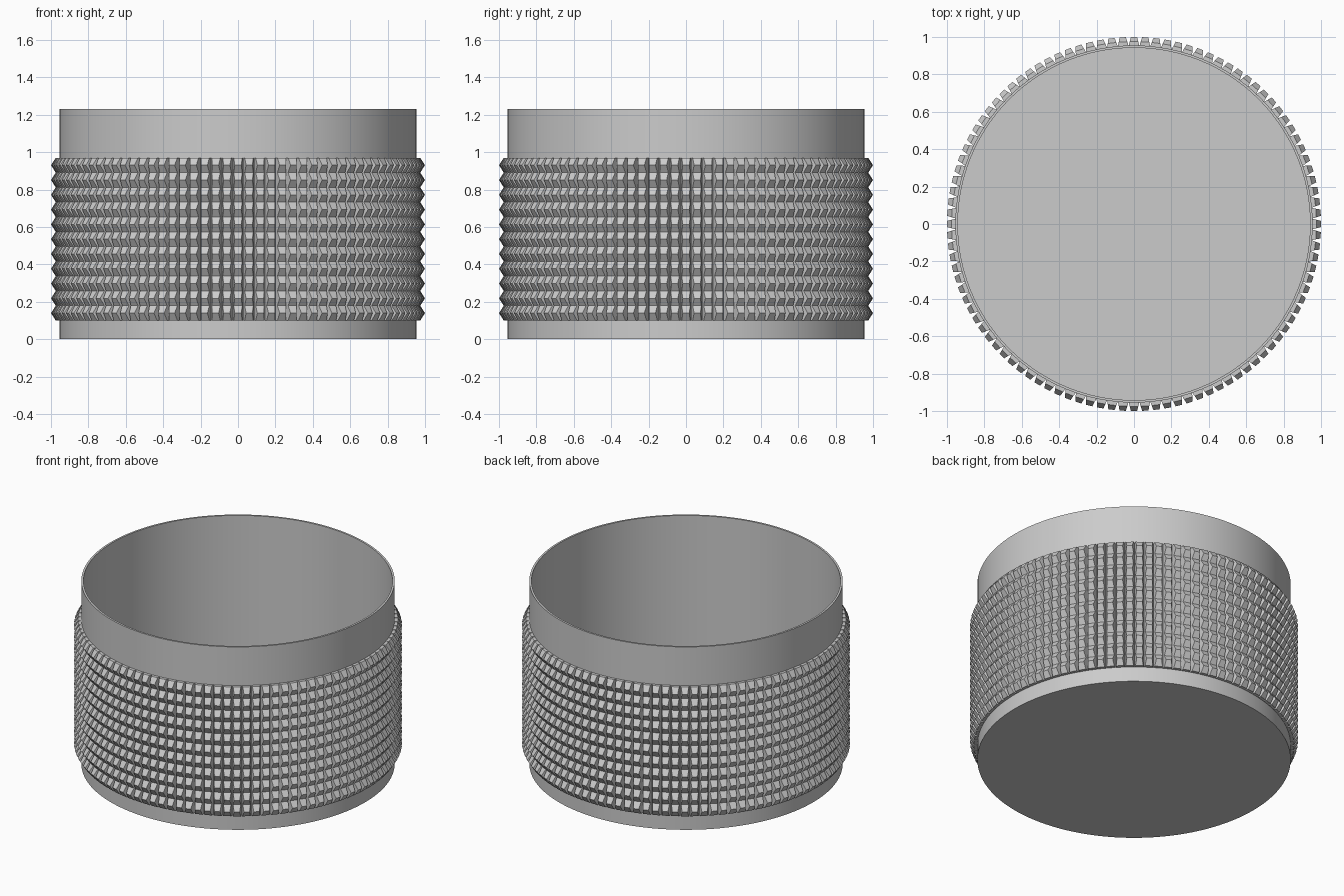
import bpy, bmesh
from math import pi, sin, cos, tau

cube = bpy.data.objects.get("Cube")
if cube:
    bpy.data.objects.remove(cube, do_unlink=True)

metal = bpy.data.materials.new("grey_metal")
metal.use_nodes = True
grey = (0.6, 0.6, 0.6, 1)
metal.diffuse_color = grey
metal.node_tree.nodes["Principled BSDF"].inputs["Base Color"].default_value = grey


def finish(bm, name):
    bmesh.ops.recalc_face_normals(bm, faces=bm.faces)
    mesh = bpy.data.meshes.new(name)
    bm.to_mesh(mesh)
    bm.free()
    mesh.materials.append(metal)
    obj = bpy.data.objects.new(name, mesh)
    bpy.context.collection.objects.link(obj)
    return obj


# Thin-walled open cup, turned from a profile
R_OUT, R_IN, HEIGHT, FLOOR = 0.955, 0.942, 1.23, 0.02
bm = bmesh.new()
profile = [(0, 0), (R_OUT, 0), (R_OUT, HEIGHT), (R_IN, HEIGHT), (R_IN, FLOOR), (0, FLOOR)]
verts = [bm.verts.new((r, 0, z)) for r, z in profile]
edges = [bm.edges.new(pair) for pair in zip(verts, verts[1:])]
bmesh.ops.spin(bm, geom=verts + edges, cent=(0, 0, 0), axis=(0, 0, 1),
               angle=tau, steps=128, use_duplicate=False)
bmesh.ops.remove_doubles(bm, verts=bm.verts, dist=0.0001)
cup = finish(bm, "cup_body")
bpy.ops.object.select_all(action="DESELECT")
cup.select_set(True)
bpy.context.view_layer.objects.active = cup
bpy.ops.object.shade_smooth_by_angle(angle=pi / 6)

# Knurled grip: tapered upright ribs, notched by V grooves into rows of studs
COLUMNS, ROWS = 104, 11
Z_LOW, Z_HIGH = 0.10, 0.97
R_BASE, R_VALLEY, R_TIP = 0.954, 0.975, 1.0
BASE_HALF, TIP_HALF = 0.49, 0.28      # half widths as a share of the pitch
pitch = tau / COLUMNS


def rib_section(bm, angle, level):
    """Four points across one rib at one height, from left base to right base."""
    z = Z_LOW + (Z_HIGH - Z_LOW) * level / (2 * ROWS)
    r = R_TIP if level % 2 else R_VALLEY
    t = (r - R_BASE) / (R_TIP - R_BASE)
    half = BASE_HALF + (TIP_HALF - BASE_HALF) * t
    points = [(R_BASE, -BASE_HALF), (r, -half), (r, half), (R_BASE, BASE_HALF)]
    return [bm.verts.new((rad * cos(angle + w * pitch), rad * sin(angle + w * pitch), z))
            for rad, w in points]


bm = bmesh.new()
for column in range(COLUMNS):
    sections = [rib_section(bm, column * pitch, level) for level in range(2 * ROWS + 1)]
    for low, high in zip(sections, sections[1:]):
        for i in range(3):
            bm.faces.new((low[i], low[i + 1], high[i + 1], high[i]))
    bm.faces.new(sections[0])
    bm.faces.new(sections[-1])
finish(bm, "knurled_grip")
